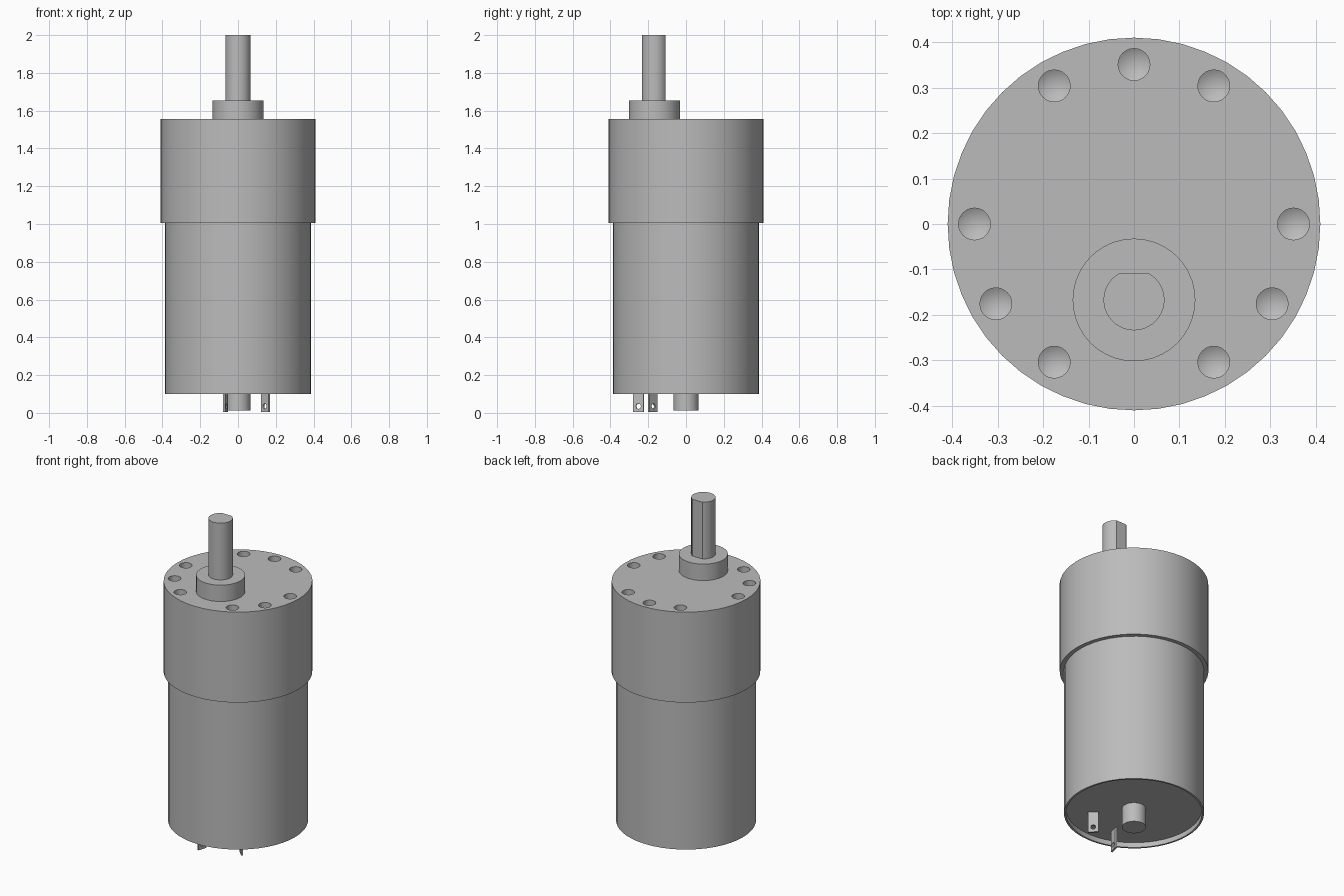
import bpy, bmesh, math
from mathutils import Matrix, Vector

cube = bpy.data.objects.get("Cube")
if cube:
    bpy.data.objects.remove(cube, do_unlink=True)

# Single metal colour
metal = bpy.data.materials.new("grey metal")
metal.use_nodes = True
GREY = (0.5, 0.5, 0.5, 1)
metal.diffuse_color = GREY
metal.node_tree.nodes["Principled BSDF"].inputs["Base Color"].default_value = GREY

SHAFT_Y = -0.167


def finish(name, bm):
    bmesh.ops.recalc_face_normals(bm, faces=bm.faces)
    mesh = bpy.data.meshes.new(name)
    bm.to_mesh(mesh)
    bm.free()
    mesh.materials.append(metal)
    ob = bpy.data.objects.new(name, mesh)
    bpy.context.collection.objects.link(ob)
    return ob


def lathe(bm, profile, sides, center=(0, 0)):
    """Revolve (radius, z) points that start and end on the axis."""
    cx, cy = center
    rings = []
    for r, z in profile:
        if r == 0:
            rings.append([bm.verts.new((cx, cy, z))] * sides)
        else:
            rings.append([bm.verts.new((cx + r * math.cos(a), cy + r * math.sin(a), z))
                          for a in (math.tau * i / sides for i in range(sides))])
    for low, high in zip(rings, rings[1:]):
        for i in range(sides):
            j = (i + 1) % sides
            quad = dict.fromkeys((low[i], low[j], high[j], high[i]))
            bm.faces.new(list(quad))


def turned(name, profile, sides, center=(0, 0)):
    bm = bmesh.new()
    lathe(bm, profile, sides, center)
    return finish(name, bm)


def cut(ob, cutter):
    mod = ob.modifiers.new("holes", "BOOLEAN")
    mod.operation, mod.solver, mod.object = "DIFFERENCE", "EXACT", cutter
    bpy.context.view_layer.objects.active = ob
    bpy.ops.object.modifier_apply(modifier=mod.name)
    bpy.data.objects.remove(cutter, do_unlink=True)


def smooth(ob):
    bpy.ops.object.select_all(action="DESELECT")
    ob.select_set(True)
    bpy.context.view_layer.objects.active = ob
    bpy.ops.object.shade_smooth_by_angle(angle=math.radians(30))


# Motor can with a recessed end and thin rim
motor = turned("motor_can", [(0, 0.13), (0.375, 0.13), (0.375, 0.1), (0.386, 0.1),
                             (0.386, 1.005), (0, 1.005)], 48)

# Gearbox with drilled mounting holes
gearbox = turned("gearbox", [(0, 1.005), (0.41, 1.005), (0.41, 1.555), (0, 1.555)], 48)
bm = bmesh.new()
for degrees in (0, 60, 90, 120, 180, 210, 240, 300, 330):
    a = math.radians(degrees)
    lathe(bm, [(0, 1.38), (0.035, 1.4), (0.035, 1.6), (0, 1.6)], 24,
          (0.351 * math.cos(a), 0.351 * math.sin(a)))
cut(gearbox, finish("hole_cutter", bm))

# Raised collar around the off-centre shaft
collar = turned("shaft_collar", [(0, 1.555), (0.135, 1.555), (0.135, 1.655), (0, 1.655)],
                40, (0, SHAFT_Y))

# Output shaft with a flat on the back
bm = bmesh.new()
FLAT, R = 0.058, 0.067
half = math.acos(FLAT / R)
outline = []
for i in range(33):
    a = math.pi / 2 + half + (math.tau - 2 * half) * i / 32
    outline.append(bm.verts.new((R * math.cos(a), SHAFT_Y + R * math.sin(a), 1.655)))
base = bm.faces.new(outline)
top = bmesh.ops.extrude_face_region(bm, geom=[base])["geom"]
bmesh.ops.translate(bm, verts=[v for v in top if isinstance(v, bmesh.types.BMVert)],
                    vec=Vector((0, 0, 0.345)))
shaft = finish("output_shaft", bm)

# Rear bearing boss
boss = turned("rear_boss", [(0, 0.012), (0.067, 0.012), (0.067, 0.13), (0, 0.13)], 32)


# Solder terminals: thin tabs, each with a wire hole
def terminal(name, x, y, degrees):
    place = Matrix.Translation((x, y, 0)) @ Matrix.Rotation(math.radians(degrees), 4, "Z")
    bm = bmesh.new()
    bmesh.ops.create_cube(bm, size=1, matrix=place @ Matrix.Translation((0, 0, 0.067))
                          @ Matrix.Diagonal((0.058, 0.011, 0.126, 1)))
    tab = finish(name, bm)
    bm = bmesh.new()
    bmesh.ops.create_cone(bm, cap_ends=True, segments=16, radius1=0.014, radius2=0.014,
                          depth=0.1, matrix=place @ Matrix.Translation((0, 0, 0.035))
                          @ Matrix.Rotation(math.pi / 2, 4, "X"))
    cut(tab, finish("wire_hole_cutter", bm))
    return tab


left_terminal = terminal("left_terminal", 0.145, -0.176, -45)
right_terminal = terminal("right_terminal", -0.066, -0.251, 255)

for part in (motor, gearbox, collar, shaft, boss, left_terminal, right_terminal):
    smooth(part)
